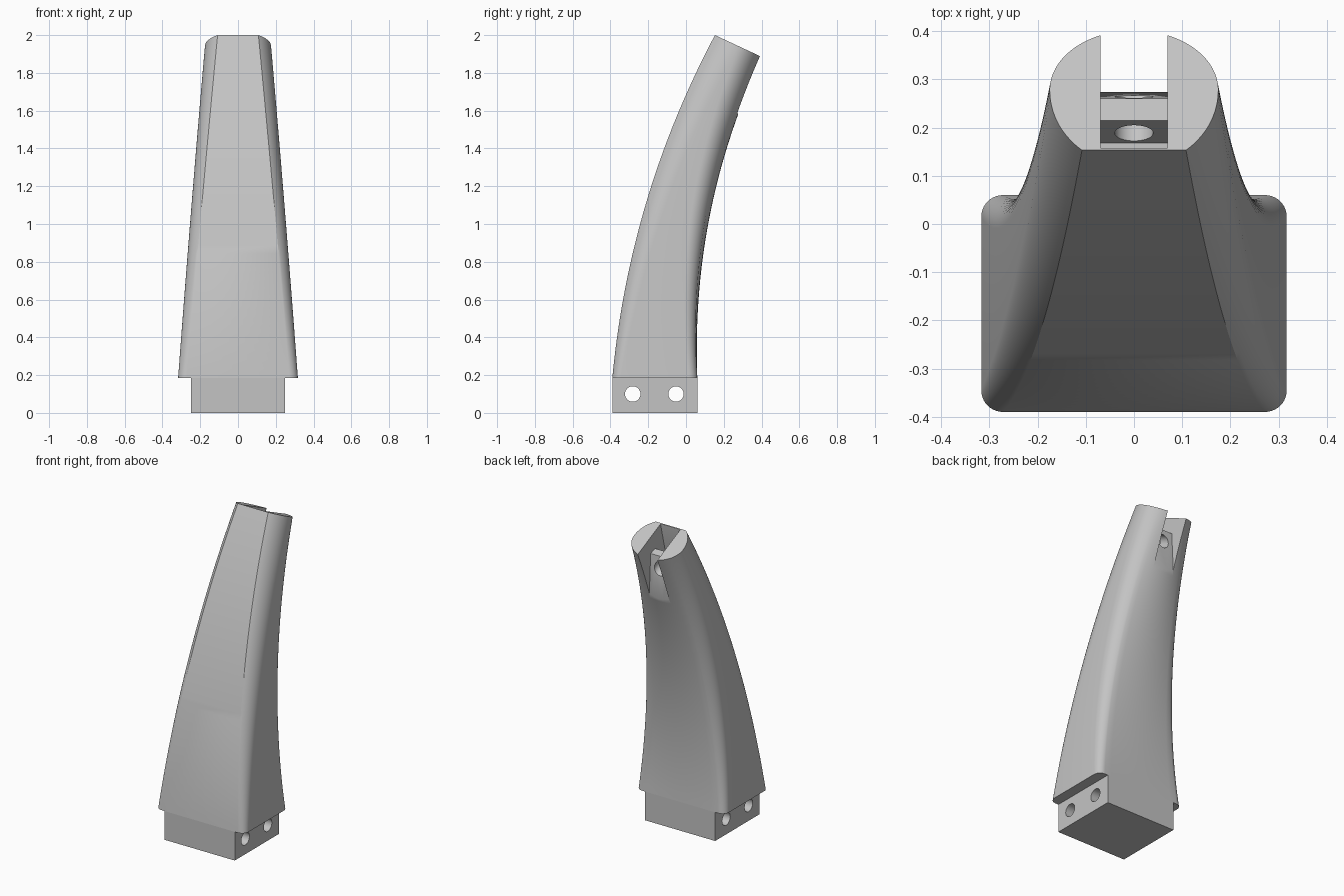
import bpy, bmesh, math
from mathutils import Vector

if "Cube" in bpy.data.objects:
    bpy.data.objects.remove(bpy.data.objects["Cube"])

grey = bpy.data.materials.new("light_grey")
grey.diffuse_color = (0.55, 0.55, 0.55, 1)
grey.use_nodes = True
grey.node_tree.nodes["Principled BSDF"].inputs["Base Color"].default_value = grey.diffuse_color


def make(name, bm):
    bmesh.ops.recalc_face_normals(bm, faces=bm.faces)
    me = bpy.data.meshes.new(name)
    bm.to_mesh(me)
    bm.free()
    ob = bpy.data.objects.new(name, me)
    bpy.context.collection.objects.link(ob)
    me.materials.append(grey)
    return ob


def loft(name, rings):
    bm = bmesh.new()
    vs = [[bm.verts.new(p) for p in r] for r in rings]
    n = len(vs[0])
    for a, b in zip(vs, vs[1:]):
        for i in range(n):
            j = (i + 1) % n
            bm.faces.new((a[i], a[j], b[j], b[i]))
    bm.faces.new(vs[0])
    bm.faces.new(vs[-1])
    return make(name, bm)


def cylinder(name, centre, axis, radius, length):
    axis = Vector(axis).normalized()
    u = axis.orthogonal().normalized()
    v = axis.cross(u)
    angles = [2 * math.pi * i / 32 for i in range(32)]
    return loft(name, [[Vector(centre) + axis * s * length / 2
                        + (u * math.cos(a) + v * math.sin(a)) * radius for a in angles]
                       for s in (-1, 1)])


def cut(ob, cutters):
    bpy.context.view_layer.objects.active = ob
    for c in cutters:
        m = ob.modifiers.new("cut", 'BOOLEAN')
        m.operation, m.solver, m.object = 'DIFFERENCE', 'EXACT', c
        bpy.ops.object.modifier_apply(modifier=m.name)
        bpy.data.objects.remove(c)


def smooth(ob):
    bpy.ops.object.select_all(action='DESELECT')
    ob.select_set(True)
    bpy.context.view_layer.objects.active = ob
    bpy.ops.object.shade_smooth_by_angle(angle=math.radians(30))


def bowed(start, end, sag, t):
    a, b = Vector(start), Vector(end)
    d = (b - a).normalized()
    return a.lerp(b, t) + Vector((0, -d.z, d.y)) * sag * 4 * t * (1 - t)


# Half cross-sections as (half width, depth 0..1): rounded box below, near-oval above
N = 10
base, tip = [], []
phi0 = math.asin(0.108 / 0.175)
for i in range(N + 1):
    q = math.pi / 2 * i / N
    base.append((0.272 + 0.045 * math.sin(q), 0.1 * (1 - math.cos(q))))
    p = phi0 + (math.pi / 2 - phi0) * i / N
    tip.append((0.175 * math.sin(p), (0.138 - 0.175 * math.cos(p)) / 0.275))
for i in range(N + 1):
    q = math.pi / 2 * i / N
    base.append((0.272 + 0.045 * math.cos(q), 0.9 + 0.1 * math.sin(q)))
    p = math.radians(2 + 48 * i / N)
    tip.append((0.175 * math.cos(p), 0.502 + 0.498 * math.sin(p)))
for i in range(1, 7):
    base.append((0.272 * (1 - i / 6), 1.0))
    p = math.radians(50 + 40 * i / 6)
    tip.append((0.175 * math.cos(p) if i < 6 else 0, 0.502 + 0.498 * math.sin(p)))

# Curved, tapering body
rings = []
STEPS = 40
for k in range(STEPS + 1):
    t = k / STEPS
    front = bowed((0, -0.39, 0.185), (0, 0.153, 2.0), 0.0945, t)
    back = bowed((0, 0.06, 0.185), (0, 0.402, 1.884), 0.105, t)
    half = []
    for (x0, d0), (x1, d1) in zip(base, tip):
        p = front.lerp(back, d0 + (d1 - d0) * t)
        p.x = x0 + (x1 - x0) * t
        half.append(p)
    rings.append(half + [Vector((-p.x, p.y, p.z)) for p in reversed(half[:-1])])
body = loft("curved_body", rings)

# Slot open to the back, with an upright lug and pocket left inside
slot_profile = [(0.158, 2.1), (0.158, 1.99), (0.10, 1.76), (0.168, 1.755),
                (0.215, 1.86), (0.26, 1.845), (0.275, 1.565), (0.285, 1.40),
                (0.6, 1.40), (0.6, 2.1)]
slot = loft("slot_cutter", [[(x, y, z) for y, z in slot_profile] for x in (-0.07, 0.07)])
lug_hole = cylinder("lug_hole_cutter", (0, 0.225, 1.785), (0, 0.91, -0.41), 0.04, 0.2)
cut(body, [slot, lug_hole])
smooth(body)

# Square plug with two cross holes
plug = loft("base_plug", [[(-0.25, -0.39, z), (0.25, -0.39, z),
                           (0.25, 0.06, z), (-0.25, 0.06, z)] for z in (0, 0.185)])
cut(plug, [cylinder("pin_hole_cutter", (0, y, 0.1), (1, 0, 0), 0.041, 0.8)
           for y in (-0.282, -0.053)])
smooth(plug)
